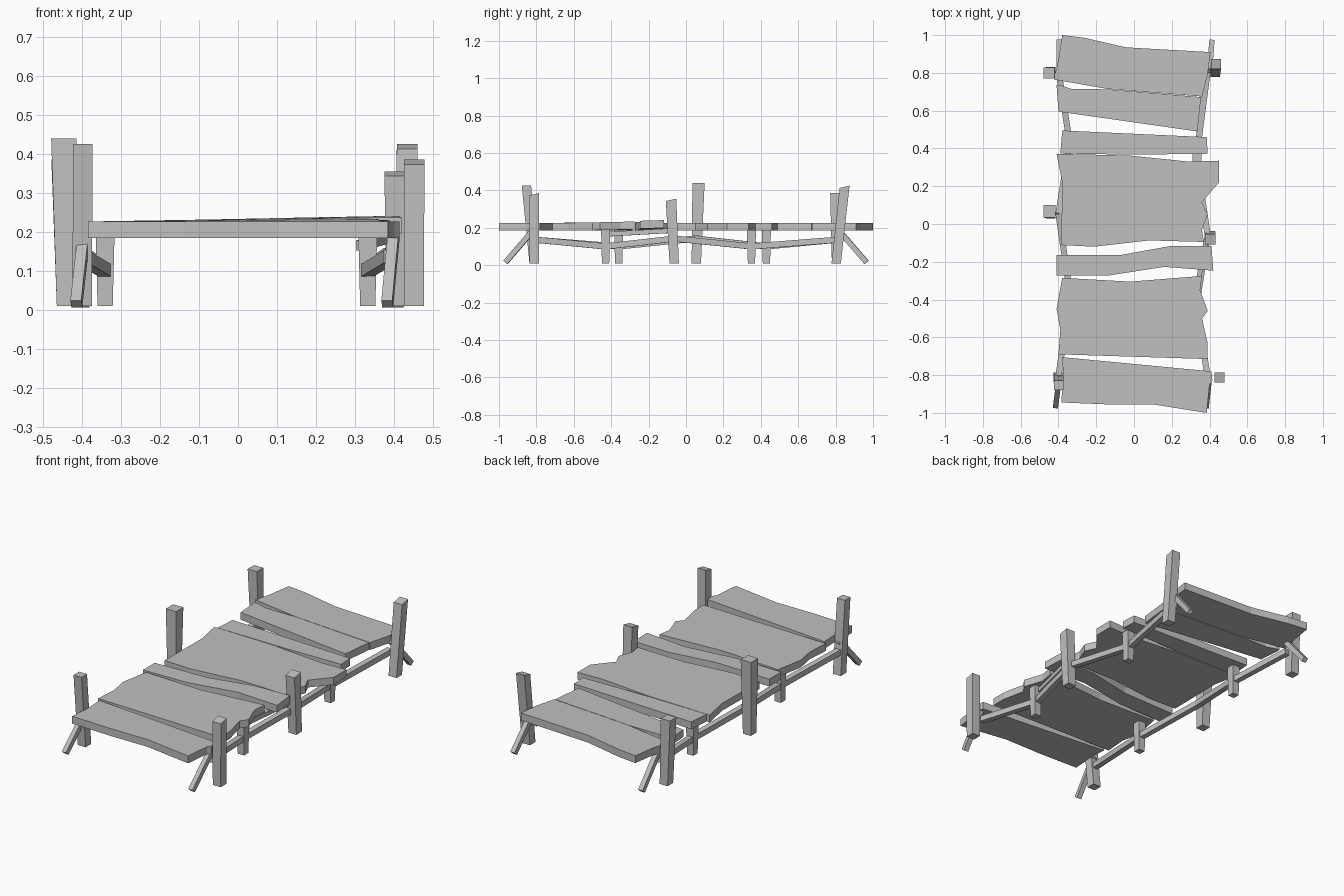
import bpy, bmesh
from mathutils import Vector

cube = bpy.data.objects.get("Cube")
if cube:
    bpy.data.objects.remove(cube)

wood = bpy.data.materials.new("weathered_grey")
wood.use_nodes = True
grey = (0.53, 0.53, 0.53, 1)
wood.diffuse_color = grey
wood.node_tree.nodes["Principled BSDF"].inputs["Base Color"].default_value = grey


def finish(name, bm):
    bmesh.ops.recalc_face_normals(bm, faces=bm.faces)
    mesh = bpy.data.meshes.new(name)
    bm.to_mesh(mesh)
    bm.free()
    mesh.materials.append(wood)
    obj = bpy.data.objects.new(name, mesh)
    bpy.context.collection.objects.link(obj)
    return obj


def plank(name, outline, lift=lambda x, y: 0):
    """Extrude an uneven board outline, then tilt it with the lift rule."""
    bm = bmesh.new()
    face = bm.faces.new([bm.verts.new((x, y, 0.184)) for x, y in outline])
    top = bmesh.ops.extrude_face_region(bm, geom=[face])["geom"]
    for v in top:
        if isinstance(v, bmesh.types.BMVert):
            v.co.z += 0.042
    for v in bm.verts:
        v.co.z += lift(v.co.x, v.co.y)
    return finish(name, bm)


def beam(name, a, b, size, size_end=None, upright=False, slant=0):
    """Square timber from a to b; upright ones keep level ends."""
    a, b = Vector(a), Vector(b)
    d = (b - a).normalized()
    if upright:
        u, w = Vector((1, 0, 0)), Vector((0, 1, 0))
    else:
        u = d.cross(Vector((0, 0, 1))).normalized()
        w = u.cross(d)
    bm = bmesh.new()
    rings = []
    for p, s in ((a, size), (b, size_end or size)):
        rings.append([bm.verts.new(p + (u * i + w * j) * s / 2)
                      for i, j in ((-1, -1), (1, -1), (1, 1), (-1, 1))])
    for v in rings[1][:2]:
        v.co.z -= slant
    for ring in rings:
        bm.faces.new(ring)
    for k in range(4):
        n = (k + 1) % 4
        bm.faces.new((rings[0][k], rings[0][n], rings[1][n], rings[1][k]))
    return finish(name, bm)


# Deck boards, front to back
plank("deck_plank_1", [(-.38, -.705), (.41, -.78), (.415, -.83), (.40, -.85), (.385, -1),
                       (.10, -.955), (-.14, -.955), (-.385, -.945), (-.375, -.80)])
plank("deck_plank_2", [(-.38, -.285), (-.02, -.305), (.36, -.275), (.35, -.35),
                       (.39, -.46), (.36, -.50), (.39, -.63), (.39, -.715),
                       (-.40, -.69), (-.39, -.56), (-.41, -.45)],
      lambda x, y: max(0, x + .4) * max(0, y + .6) * .03)
plank("deck_plank_3", [(-.41, -.165), (-.075, -.165), (.19, -.117), (.41, -.117),
                       (.42, -.247), (.16, -.227), (-.13, -.272), (-.41, -.272)],
      lambda x, y: (x + .41) * (.013 + (y + .25) * .04))
plank("deck_plank_4", [(-.41, .372), (-.02, .362), (.295, .33), (.45, .335),
                       (.45, .22), (.36, .115), (.39, .05), (.36, -.03), (.37, -.095),
                       (.08, -.087), (-.21, -.12), (-.385, -.112), (-.38, .22)])
plank("deck_plank_5", [(-.38, .495), (.385, .46), (.39, .372), (0, .367), (-.39, .373)])
plank("deck_plank_6", [(-.41, .735), (-.39, .735), (-.33, .715), (-.14, .713),
                       (.355, .672), (.335, .49), (-.40, .595)])
plank("deck_plank_7", [(-.38, 1), (-.26, .985), (-.04, .935), (.405, .91), (.39, .79),
                       (.36, .675), (-.14, .715), (-.425, .765), (-.40, .87)])

# Main posts: bottom and top centres, top width, slope of the cut
posts = {
    "front_right_post": ((-.40, -.812), (-.398, -.853, .425), .05, 0),
    "middle_right_post": ((-.44, .055), (-.447, .067, .44), .065, 0),
    "back_right_post": ((-.44, .805), (-.45, .80, .385), .058, 0),
    "front_left_post": ((.452, -.812), (.452, -.812, .385), .053, .012),
    "middle_left_post": ((.405, -.063), (.404, -.08, .355), .056, .012),
    "back_left_post": ((.43, .803), (.434, .848, .425), .053, .012),
}
for name, (foot, head, width, slant) in posts.items():
    beam(name, (*foot, .01), head, .05, width, True, slant)

# Short legs and zigzag rails tying them to the posts
for side, s, legs, mid, leg_x, inset in (("right", -1, (-.36, .43), .055, .341, 0),
                                         ("left", 1, (-.43, .35), -.06, .333, .01)):
    for label, y in zip(("front", "back"), legs):
        beam(f"{label}_{side}_leg", (s * leg_x, y, .01), (s * leg_x, y, .188), .039, .048, True)
    post_x, low_x = s * (.40 - inset), s * (.34 - inset)
    stops = [(post_x, -.81, .136), (low_x, legs[0], .1), (post_x, mid, .142),
             (low_x, legs[1], .1), (post_x, .81, .136)]
    for i, (a, b) in enumerate(zip(stops, stops[1:])):
        beam(f"{side}_rail_{i + 1}", a, b, .032)

# Slanted end braces: foot x, head x, direction
braces = {
    "front_right_brace": (-.415, -.395, -1),
    "front_left_brace": (.383, .40, -1),
    "back_right_brace": (-.395, -.395, 1),
    "back_left_brace": (.412, .40, 1),
}
for name, (foot_x, head_x, e) in braces.items():
    beam(name, (foot_x, e * .965, .015), (head_x, e * .81, .195), .028)

# Extra tie under the deck
beam("upper_tie", (.315, -.43, .165), (.385, -.07, .185), .025)
